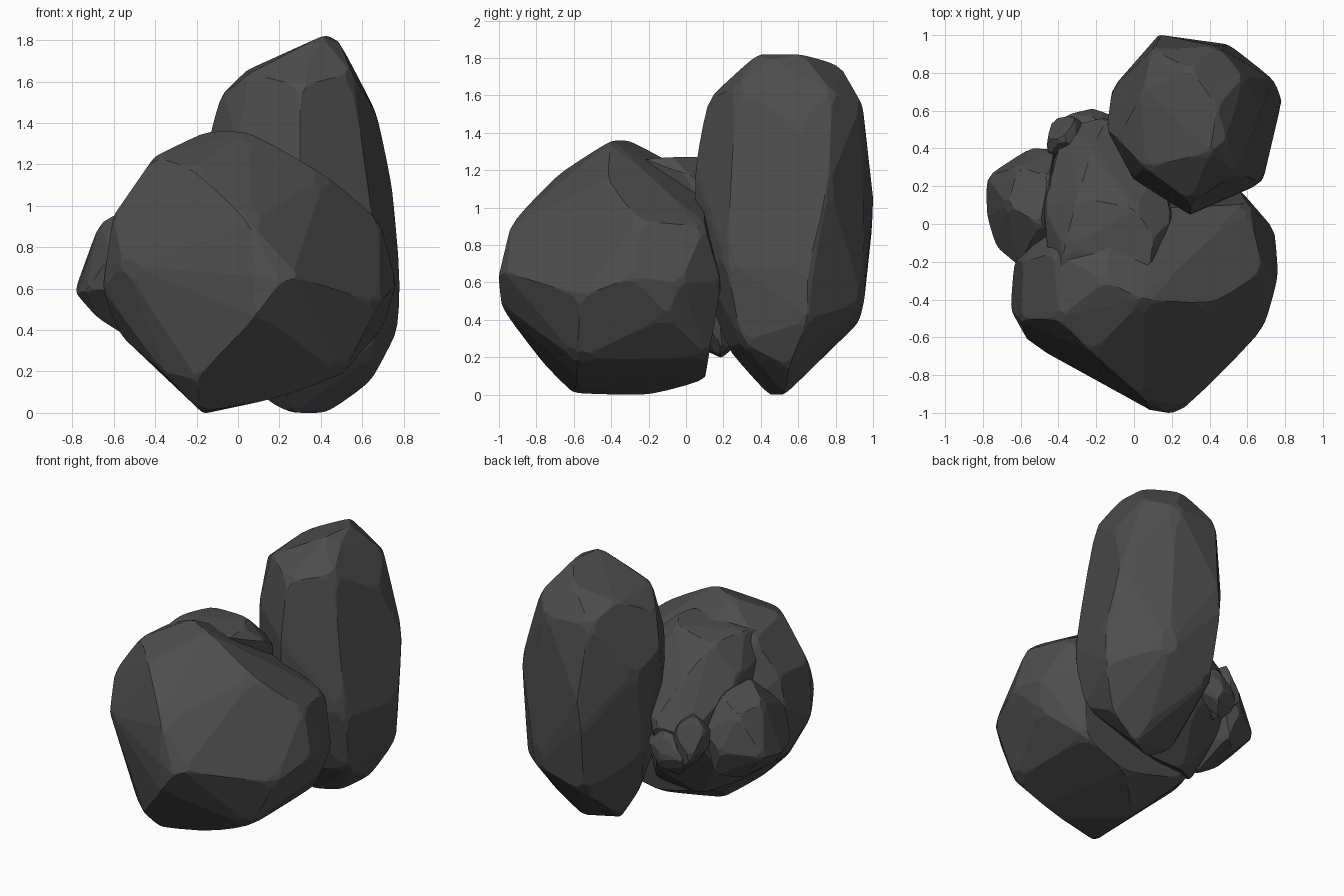
import bpy, bmesh, random
from mathutils import Vector

random.seed(4)
stone = bpy.data.materials.new("dark grey stone")
stone.diffuse_color = (0.075, 0.075, 0.075, 1)


def hull(points):
    bm = bmesh.new()
    for p in points:
        bm.verts.new(p)
    bmesh.ops.convex_hull(bm, input=bm.verts[:])
    loose = [v for v in bm.verts if not v.link_faces]
    bmesh.ops.delete(bm, geom=loose, context='VERTS')
    return bm


def bounds(points):
    lo = Vector([min(p[i] for p in points) for i in range(3)])
    hi = Vector([max(p[i] for p in points) for i in range(3)])
    return lo, hi


def fit(points, lo, hi):
    a, b = bounds(points)
    return [Vector([lo[i] + (p[i] - a[i]) / (b[i] - a[i]) * (hi[i] - lo[i])
                    for i in range(3)]) for p in points]


def rock(name, points, cuts=(0.15, 0.25)):
    """Convex stone: hull of the corners, corners chipped off, refitted to size."""
    lo, hi = bounds(points)
    bm = hull(points)
    for t in cuts:
        bmesh.ops.dissolve_limit(bm, angle_limit=0.12, verts=bm.verts[:], edges=bm.edges[:])
        pts = []
        for e in bm.edges:
            a, b = e.verts[0].co, e.verts[1].co
            pts += [a.lerp(b, t), b.lerp(a, t)]
        bm.free()
        bm = hull(fit(pts, lo, hi))
    bmesh.ops.dissolve_limit(bm, angle_limit=0.08, verts=bm.verts[:], edges=bm.edges[:])
    bmesh.ops.recalc_face_normals(bm, faces=bm.faces[:])
    me = bpy.data.meshes.new(name)
    bm.to_mesh(me)
    bm.free()
    me.materials.append(stone)
    ob = bpy.data.objects.new(name, me)
    bpy.context.collection.objects.link(ob)
    return ob


def pebble(name, lo, hi, count=24):
    pts = [Vector([random.gauss(0, 1) for _ in range(3)]).normalized() for _ in range(count)]
    rock(name, fit(pts, lo, hi), (0.25,))


# broad front boulder
rock("front_boulder", [
    (-.15, -.3, 1.36), (.05, -.4, 1.36), (-.1, .05, 1.17), (.2, .1, 1.06),
    (-.4, -.5, 1.24), (-.42, -.15, 1.2), (-.22, -.68, 1.18), (.06, -.93, .92),
    (-.6, -.5, .95), (-.65, -.45, .6), (-.55, -.63, .72), (-.63, -.2, .75), (-.58, -.2, .97),
    (.2, -1, .63), (.08, -.98, .68), (.3, -.95, .66), (.08, -.98, .46), (-.2, -.76, .17),
    (.42, -.42, 1.15), (.68, -.25, .93), (.76, -.28, .63), (.6, .1, .9),
    (.68, -.56, .53), (.74, -.03, .6), (.7, -.1, .42),
    (.55, .19, .6), (.1, .19, .7), (-.4, .12, .7),
    (-.18, -.6, .01), (-.15, -.2, 0), (.13, -.58, .05), (.15, .1, .08),
    (.5, -.58, .19), (.5, .12, .2), (-.57, -.3, .38), (-.36, -.62, .2), (-.35, .1, .22)])

# tall upright stone at the back right
rock("tall_stone", [
    (.4, .38, 1.82), (.44, .62, 1.82), (.3, .82, 1.76), (.06, .3, 1.64), (.05, .7, 1.66),
    (-.08, .45, 1.53), (.3, .12, 1.58), (.55, .27, 1.64), (.1, .92, 1.56), (.44, .94, 1.55),
    (.58, .78, 1.62), (.49, .45, 1.79),
    (-.14, .5, 1.3), (0, .24, 1.3), (-.11, .72, 1.2), (.16, 1, 1.15), (.67, .6, 1.44),
    (.64, .23, 1.2), (.3, .05, 1.2), (.74, .76, 1.1), (.49, .96, 1.0),
    (.78, .65, .72), (.68, .22, .7), (.3, .06, .75), (0, .25, .7), (-.1, .62, .6),
    (.12, .99, .85), (.5, .95, .5), (.77, .65, .4), (.65, .3, .28), (.15, .92, .38),
    (0, .5, .3), (.2, .22, .25), (.64, .55, .15), (.26, .44, 0), (.43, .53, 0),
    (.14, .52, .06), (.4, .7, .17)])

# flat-topped stone wedged between them
rock("middle_stone", [
    (-.37, -.1, 1.26), (-.3, .15, 1.24), (0, .1, 1.27), (.1, -.05, 1.27), (.2, .04, 1.17),
    (-.42, -.44, 1.15), (.08, -.2, 1.26), (-.48, .1, 1.03), (-.22, .4, 1.02), (.13, .3, 1.0),
    (-.37, .5, .75), (-.14, .56, .8), (.19, .2, .6), (-.1, .46, .45), (-.45, .3, .5),
    (-.48, 0, .3), (-.25, .2, .2), (.1, .19, .22)])

# small stone on the left
rock("left_stone", [
    (-.78, .05, .58), (-.78, .25, .62), (-.73, -.12, .6), (-.67, .1, .91), (-.61, .3, .88),
    (-.57, -.22, .6), (-.61, -.22, .77), (-.5, 0, 1.0), (-.45, .25, .97), (-.55, .4, .65),
    (-.42, .39, .75), (-.48, .36, .47), (-.6, .25, .44), (-.68, 0, .47), (-.5, 0, .36),
    (-.4, -.1, .5), (-.4, -.1, .9)])

# two pebbles at the back
pebble("back_pebble_upper", (-.46, .33, .5), (-.24, .57, .88))
pebble("back_pebble_lower", (-.4, .36, .46), (-.06, .61, .8))
